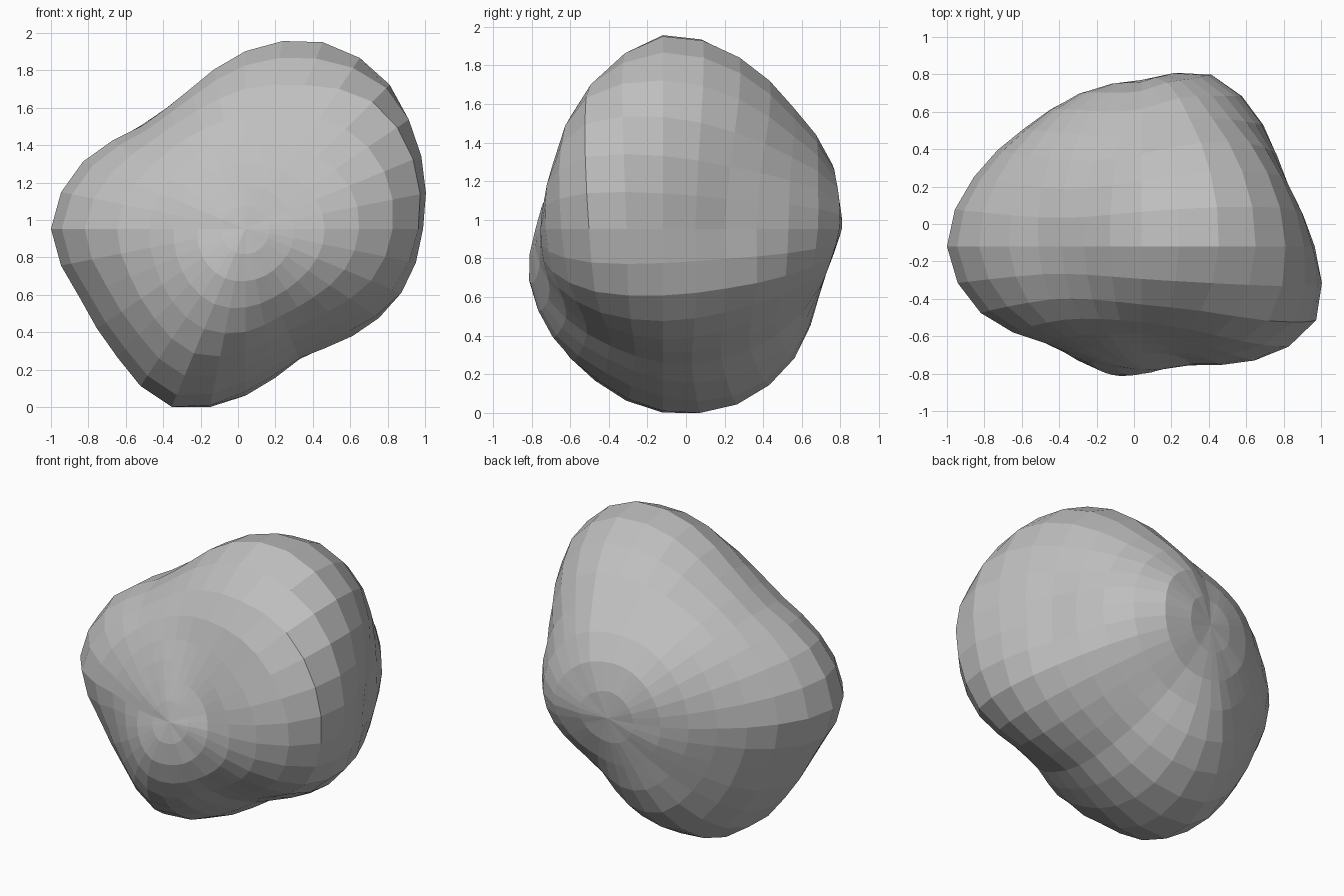
import bpy
import bmesh
import math
from mathutils import Matrix, Vector

default_cube = bpy.data.objects.get("Cube")
if default_cube:
    bpy.data.objects.remove(default_cube, do_unlink=True)

SEGMENTS, RINGS = 32, 16
CENTRE = Vector((0.04, -0.12, 0.96))

# Rock radius in hundredths: one row per latitude from the front pole to the
# back pole, each row running counter-clockwise from +x as seen from the front.
FRONT_POLE, BACK_POLE = 66, 89
RADII = [
    [68, 65, 63, 62, 62, 63, 64, 66, 67, 70, 73, 75, 73, 71, 69, 69],
    [86, 85, 77, 70, 66, 66, 67, 70, 73, 74, 78, 82, 78, 71, 73, 81],
    [100, 105, 104, 90, 81, 74, 74, 84, 93, 87, 87, 92, 80, 71, 77, 92],
    [91, 99, 109, 108, 95, 80, 78, 94, 104, 96, 97, 103, 87, 75, 81, 90],
    [84, 91, 103, 104, 92, 81, 82, 91, 97, 94, 98, 104, 94, 79, 81, 87],
    [92, 93, 96, 96, 87, 84, 86, 88, 89, 88, 91, 97, 94, 84, 84, 90],
    [99, 99, 97, 95, 90, 89, 89, 89, 88, 88, 87, 88, 88, 88, 91, 95],
]


def midpoint(a, b, c, d):
    """Smooth value halfway between b and c."""
    return (9 * (b + c) - a - d) / 16


def refine_row(row):
    """Double the samples around one closed latitude."""
    count = len(row)
    result = []
    for i in range(count):
        near = [row[(i + k) % count] for k in (-1, 0, 1, 2)]
        result += [row[i], midpoint(*near)]
    return result


def across_pole(row):
    """The same latitude seen from the opposite side of the pole."""
    half = len(row) // 2
    return row[half:] + row[:half]


def refine_grid():
    """Double the latitudes, carrying the curve over both poles."""
    rows = [refine_row(row) for row in RADII]
    front = [FRONT_POLE] * SEGMENTS
    back = [BACK_POLE] * SEGMENTS
    padded = [across_pole(rows[0]), front] + rows + [back, across_pole(rows[-1])]
    grid = []
    for i in range(1, len(padded) - 2):
        between = [midpoint(*column) for column in zip(*padded[i - 1:i + 3])]
        grid += [padded[i], between]
    return grid + [back]


# Stone material
stone = bpy.data.materials.new("stone_grey")
stone.use_nodes = True
colour = (0.52, 0.52, 0.52, 1.0)
stone.diffuse_color = colour
shader = next(n for n in stone.node_tree.nodes if n.type == "BSDF_PRINCIPLED")
shader.inputs["Base Color"].default_value = colour

# Sphere with its poles on the front-back axis, pushed in and out radially
bm = bmesh.new()
bmesh.ops.create_uvsphere(bm, u_segments=SEGMENTS, v_segments=RINGS, radius=1,
                          matrix=Matrix.Rotation(math.pi / 2, 4, "X"))
grid = refine_grid()
for vert in bm.verts:
    direction = vert.co.normalized()
    latitude = math.acos(max(-1, min(1, -direction.y)))
    longitude = math.atan2(direction.z, direction.x)
    ring = round(latitude / math.pi * RINGS)
    segment = round(longitude / math.tau * SEGMENTS) % SEGMENTS
    vert.co = CENTRE + direction * grid[ring][segment] / 100

# Stand the rock on the ground
lowest = min(vert.co.z for vert in bm.verts)
bmesh.ops.translate(bm, verts=bm.verts, vec=(0, 0, -lowest))
bmesh.ops.recalc_face_normals(bm, faces=bm.faces)

mesh = bpy.data.meshes.new("rock")
bm.to_mesh(mesh)
bm.free()
mesh.materials.append(stone)
rock = bpy.data.objects.new("rock", mesh)
bpy.context.collection.objects.link(rock)
